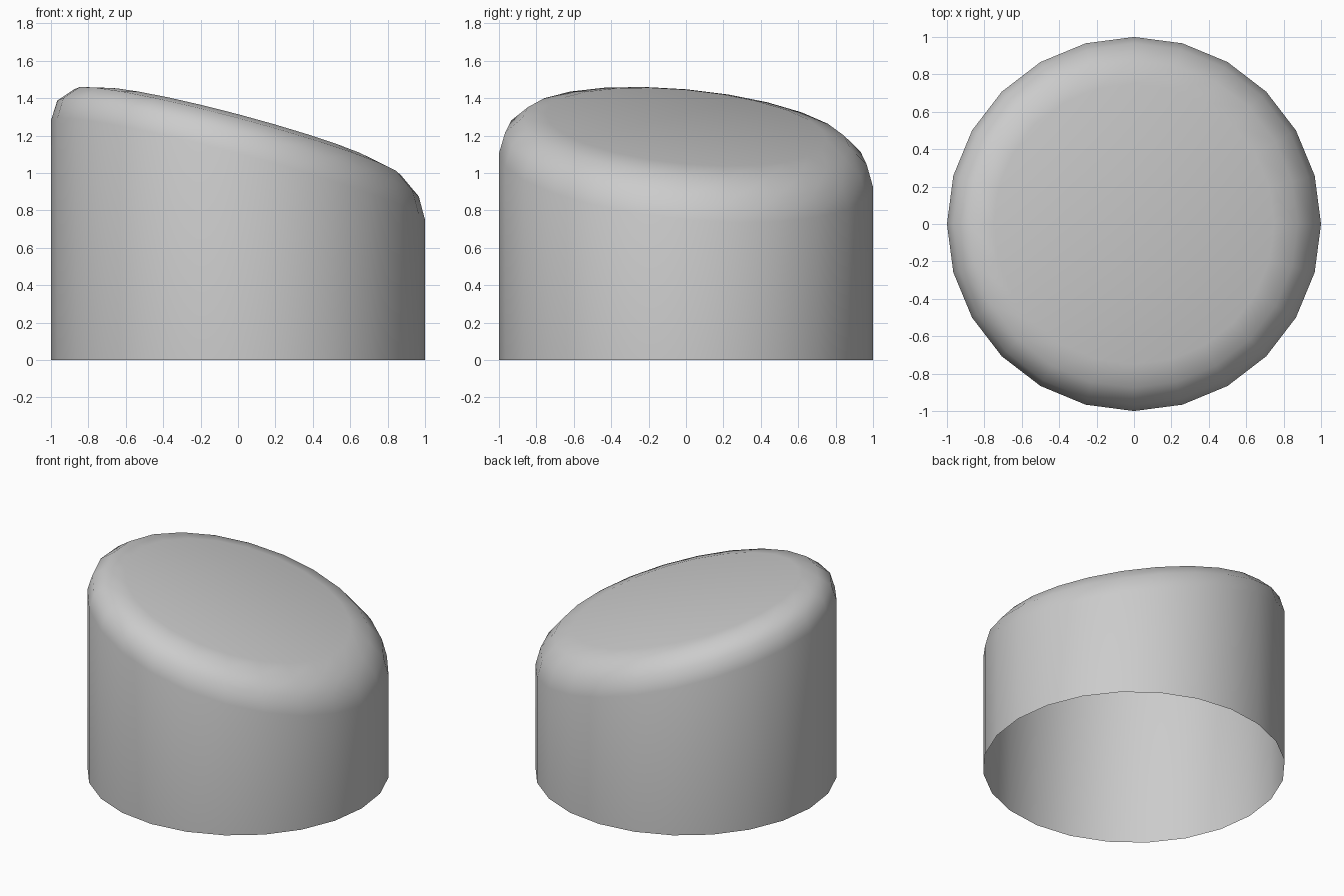
import bpy, bmesh, math

if "Cube" in bpy.data.objects:
    bpy.data.objects.remove(bpy.data.objects["Cube"])

SIDES = 24
SLOPE_X, SLOPE_Y = -0.265, -0.09   # tilt of the slanted top
EDGE_Z = 1.015                     # mean height where the wall starts to round over
ROUND_R, ROUND_H = 0.25, 0.232     # rounded rim width and height
SEGS = 3

bm = bmesh.new()


def ring(radius, height, tilt):
    """One ring of vertices, sheared to follow the slanted top."""
    verts = []
    for i in range(SIDES):
        a = 2 * math.pi * i / SIDES
        x, y = radius * math.cos(a), radius * math.sin(a)
        verts.append(bm.verts.new((x, y, height + tilt * (SLOPE_X * x + SLOPE_Y * y))))
    return verts


# Open bottom wall, then the quarter-round rim
rings = [ring(1, 0, 0)]
for s in range(SEGS + 1):
    t = math.pi / 2 * s / SEGS
    rings.append(ring(1 - ROUND_R + ROUND_R * math.cos(t), EDGE_Z + ROUND_H * math.sin(t), 1))

for low, high in zip(rings, rings[1:]):
    for i in range(SIDES):
        j = (i + 1) % SIDES
        bm.faces.new((low[i], low[j], high[j], high[i]))

# Flat slanted cap
bm.faces.new(rings[-1])

mesh = bpy.data.meshes.new("slanted_cap")
bm.to_mesh(mesh)
bm.free()
mesh.shade_smooth()
obj = bpy.data.objects.new("slanted_cap", mesh)
bpy.context.collection.objects.link(obj)
